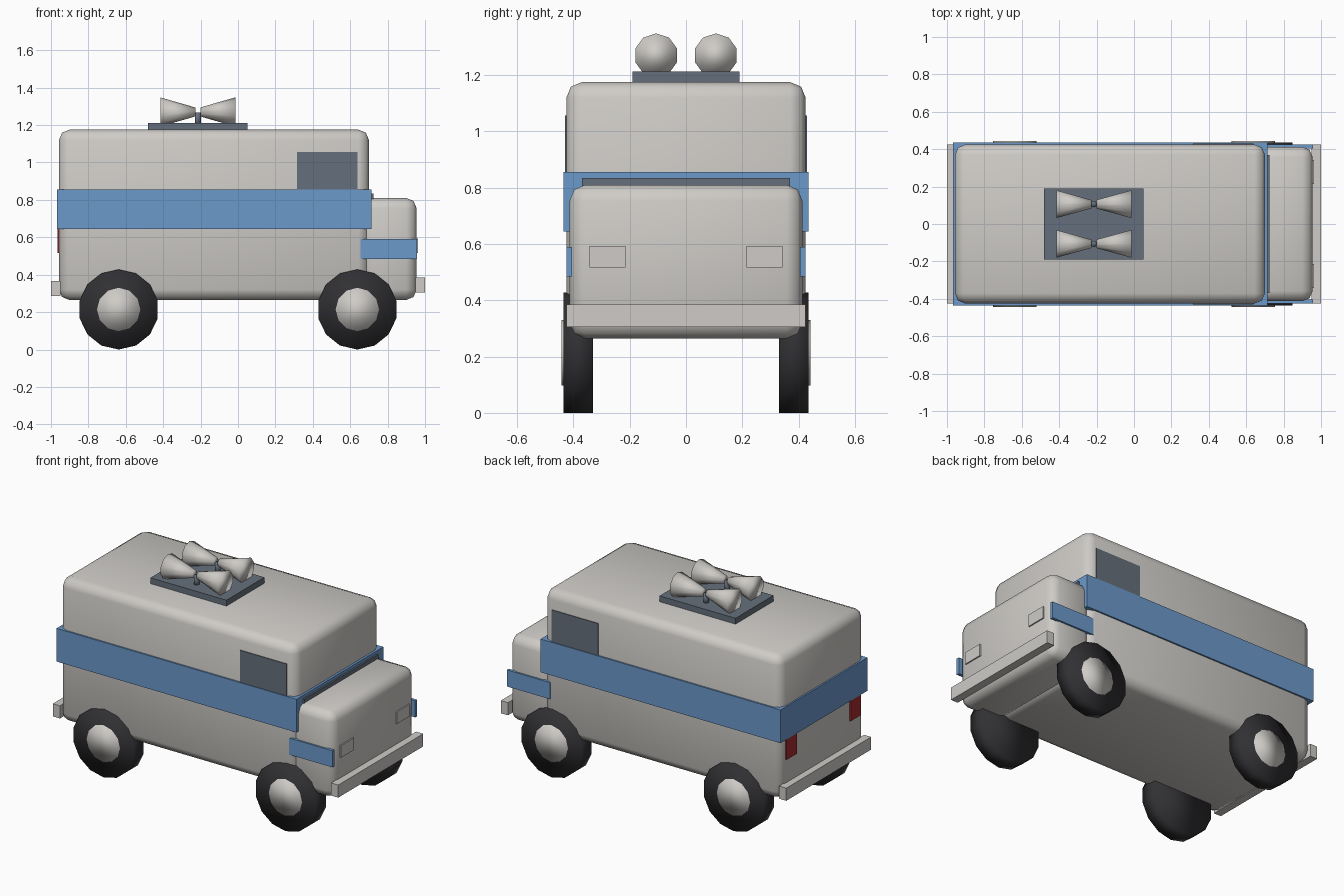
import bpy, math

if "Cube" in bpy.data.objects:
    bpy.data.objects.remove(bpy.data.objects["Cube"])


def mat(name, r, g, b):
    m = bpy.data.materials.new(name)
    m.diffuse_color = (r, g, b, 1)
    m.use_nodes = True
    m.node_tree.nodes["Principled BSDF"].inputs["Base Color"].default_value = m.diffuse_color
    return m


BODY = mat("light_grey", 0.62, 0.60, 0.57)
BLUE = mat("blue", 0.15, 0.32, 0.60)
SLATE = mat("slate", 0.13, 0.16, 0.20)
TYRE = mat("tyre_black", 0.03, 0.03, 0.034)
RED = mat("red", 0.38, 0.025, 0.03)


def box(name, x, y, z, m, bevel=0):
    """Box from (min, max) ranges on each axis."""
    bpy.ops.mesh.primitive_cube_add(size=1)
    o = bpy.context.object
    o.name = name
    for v in o.data.vertices:
        v.co = [r[0] + (c + 0.5) * (r[1] - r[0]) for c, r in zip(v.co, (x, y, z))]
    o.data.materials.append(m)
    if bevel:
        b = o.modifiers.new("bevel", "BEVEL")
        b.width = bevel
        b.segments = 2
        bpy.ops.object.shade_smooth()
    return o


def cone(name, n, r1, r2, depth, loc, rot, m, spin=0.0):
    """Smooth-shaded cone or cylinder, r1 at the -axis end."""
    bpy.ops.mesh.primitive_cone_add(vertices=n, radius1=r1, radius2=r2, depth=depth)
    o = bpy.context.object
    o.name = name
    for v in o.data.vertices:
        x, y, z = v.co
        v.co = (x * math.cos(spin) - y * math.sin(spin),
                x * math.sin(spin) + y * math.cos(spin), z)
    o.location = loc
    o.rotation_euler = rot
    o.data.materials.append(m)
    bpy.ops.object.shade_smooth()
    return o


def sided(s, a, b):
    return tuple(sorted((s * a, s * b)))


# Van shell, bonnet and blue belt
box("body", (-0.957, 0.70), (-0.425, 0.425), (0.265, 1.175), BODY, 0.055)
box("bonnet", (0.66, 0.955), (-0.413, 0.413), (0.265, 0.81), BODY, 0.055)
box("belt_stripe", (-0.967, 0.714), (-0.435, 0.435), (0.645, 0.855), BLUE)
box("windscreen", (0.70, 0.724), (-0.37, 0.37), (0.66, 0.835), SLATE)

# Bumpers
box("front_bumper", (0.95, 1.0), (-0.425, 0.425), (0.305, 0.385), BODY)
box("rear_bumper", (-1.0, -0.95), (-0.425, 0.425), (0.285, 0.365), BODY)

for s, side in ((-1, "right"), (1, "left")):
    # Side details and lamps
    box(side + "_window", (0.315, 0.64), sided(s, 0.42, 0.43), (0.84, 1.057), SLATE)
    box(side + "_bonnet_stripe", (0.655, 0.958), sided(s, 0.405, 0.424), (0.485, 0.59), BLUE)
    box(side + "_headlight", (0.945, 0.963), sided(s, 0.215, 0.343), (0.517, 0.593), BODY)
    box(side + "_tail_light", (-0.966, -0.95), sided(s, 0.27, 0.372), (0.515, 0.70), RED)

    # Wheels
    for x, end in ((-0.638, "rear"), (0.638, "front")):
        cone(f"{end}_{side}_tyre", 14, 0.214, 0.214, 0.105, (x, s * 0.383, 0.214),
             (math.pi / 2, 0, 0), TYRE)
        cone(f"{end}_{side}_hub", 12, 0.116, 0.116, 0.06, (x, s * 0.413, 0.214),
             (math.pi / 2, 0, 0), BODY)

    # Roof horns: a back-to-back pair on a short post
    y = s * 0.106
    cone(side + "_horn_post", 10, 0.017, 0.017, 0.07, (-0.215, y, 1.232), (0, 0, 0), SLATE)
    for d, end in ((-1, "rear"), (1, "front")):
        cone(f"{side}_{end}_horn", 10, 0.024, 0.078, 0.187, (-0.215 + d * 0.107, y, 1.27),
             (0, d * math.pi / 2, 0), BODY, math.pi / 2)

# Horn mounting plate
box("roof_plate", (-0.48, 0.052), (-0.19, 0.19), (1.165, 1.212), SLATE)
